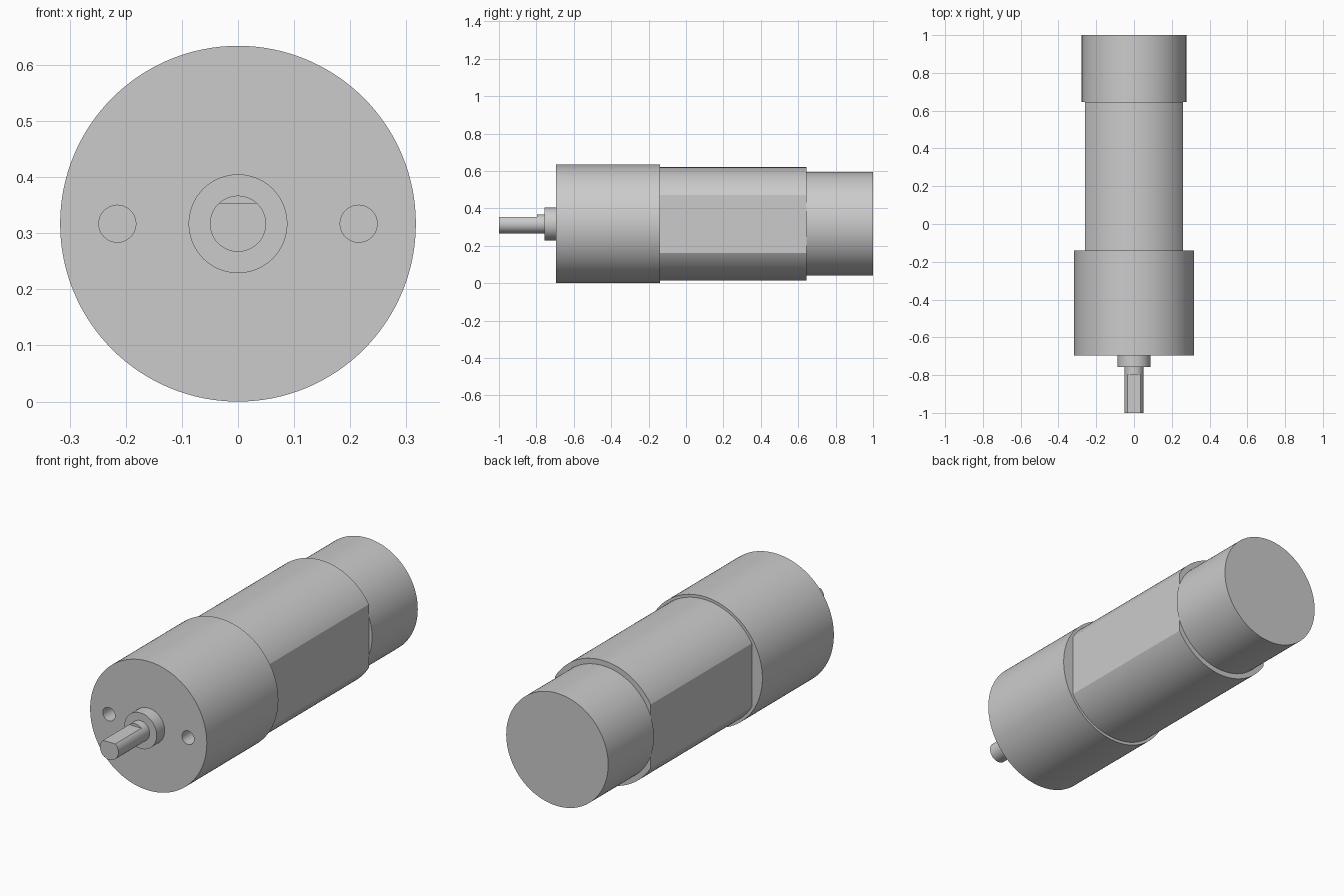
import bpy
import math

if "Cube" in bpy.data.objects:
    bpy.data.objects.remove(bpy.data.objects["Cube"])

AXIS_Z = 0.317  # height of the motor axis


def activate(obj):
    bpy.ops.object.select_all(action='DESELECT')
    obj.select_set(True)
    bpy.context.view_layer.objects.active = obj


def cylinder(name, radius, y0, y1, x=0.0, sides=128):
    bpy.ops.mesh.primitive_cylinder_add(
        vertices=sides, radius=radius, depth=y1 - y0,
        location=(x, (y0 + y1) / 2, AXIS_Z), rotation=(math.pi / 2, 0, 0))
    obj = bpy.context.object
    obj.name = name
    return obj


def block(name, centre, size):
    bpy.ops.mesh.primitive_cube_add(size=1, location=centre)
    obj = bpy.context.object
    obj.name = name
    obj.scale = size
    return obj


def cut(target, cutters):
    for cutter in cutters:
        cutter.hide_render = True
        mod = target.modifiers.new("cut", 'BOOLEAN')
        mod.operation = 'DIFFERENCE'
        mod.solver = 'EXACT'
        mod.object = cutter
        activate(target)
        bpy.ops.object.modifier_apply(modifier=mod.name)
        bpy.data.objects.remove(cutter, do_unlink=True)


# Gearbox with two blind mounting holes in its front face
gearbox = cylinder("gearbox", 0.317, -0.695, -0.14)
cut(gearbox, [cylinder("hole_cutter", 0.033, -0.75, -0.595, x=s * 0.215, sides=48)
              for s in (-1, 1)])

# Motor can with a flat on each side
motor_can = cylinder("motor_can", 0.303, -0.14, 0.645)
cut(motor_can, [block("flat_cutter", (s * 0.36, 0.25, AXIS_Z), (0.2, 1.2, 0.8))
                for s in (-1, 1)])

# Round rear cap
rear_cap = cylinder("rear_cap", 0.277, 0.645, 1.0)

# Front bearing boss
boss = cylinder("bearing_boss", 0.088, -0.757, -0.695, sides=96)

# Output shaft with a flat along the top of its tip
shaft = cylinder("output_shaft", 0.05, -1.0, -0.757, sides=64)
cut(shaft, [block("shaft_flat_cutter", (0, -0.9975, AXIS_Z + 0.087), (0.2, 0.4, 0.1))])

for part in (gearbox, motor_can, rear_cap, boss, shaft):
    activate(part)
    bpy.ops.object.shade_smooth_by_angle(angle=math.radians(20))
